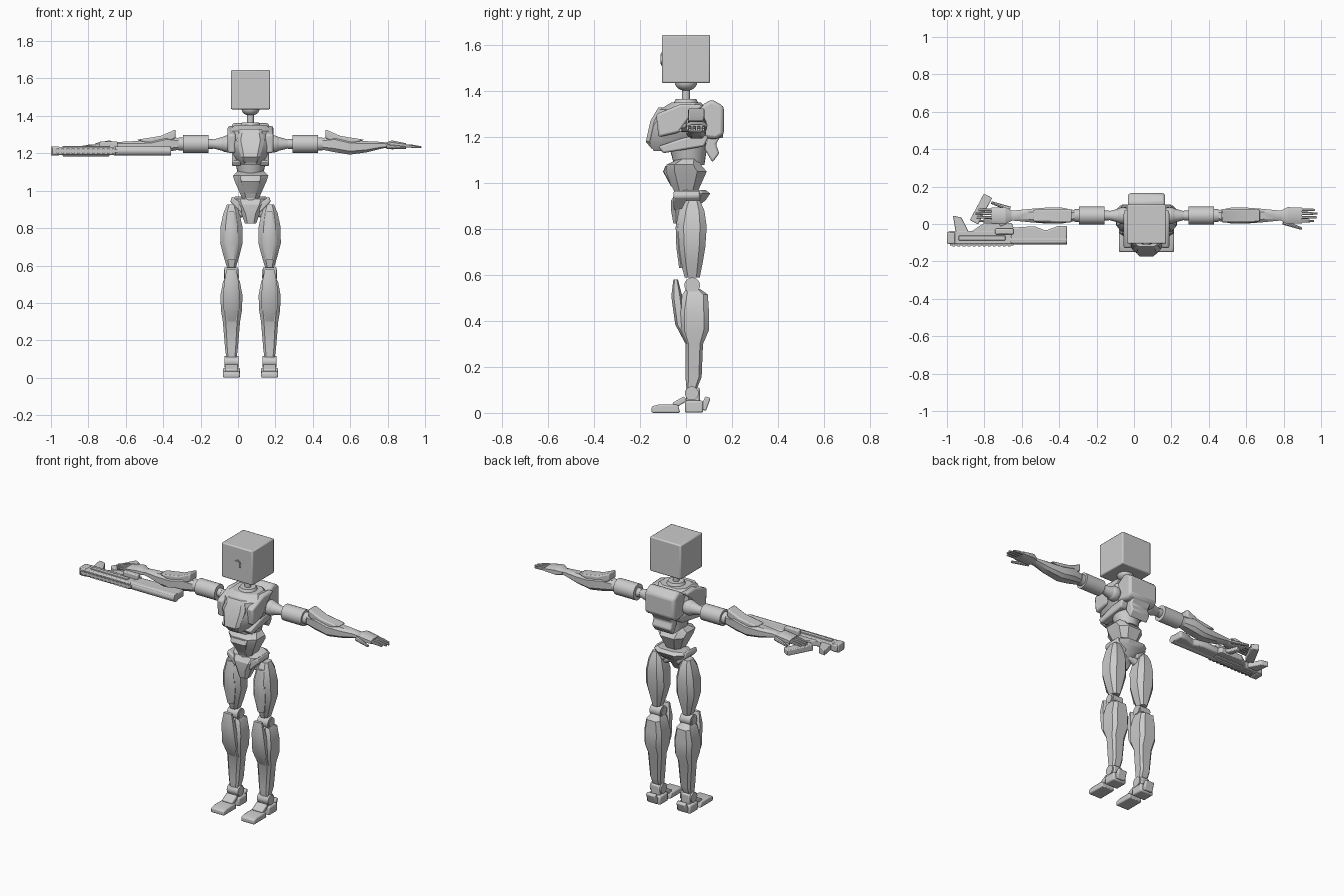
import bpy
import bmesh
import math
from mathutils import Matrix, Vector

# The figure stands off centre because the rifle reaches far to one side
BODY_CENTRE = Vector((0.067, 0, 0))

default_cube = bpy.data.objects.get("Cube")
if default_cube:
    bpy.data.objects.remove(default_cube)

metal = bpy.data.materials.new("grey metal")
metal.use_nodes = True
metal.diffuse_color = (0.6, 0.6, 0.6, 1)
metal.node_tree.nodes["Principled BSDF"].inputs["Base Color"].default_value = metal.diffuse_color


def finish(name, bm, side=1, bevel=0.0):
    """Turn a bmesh into a named part, mirrored when side is negative."""
    bmesh.ops.scale(bm, vec=(side, 1, 1), verts=bm.verts)
    bmesh.ops.translate(bm, vec=BODY_CENTRE, verts=bm.verts)
    bmesh.ops.recalc_face_normals(bm, faces=bm.faces)
    mesh = bpy.data.meshes.new(name)
    bm.to_mesh(mesh)
    bm.free()
    mesh.materials.append(metal)
    mesh.shade_smooth()
    mesh.set_sharp_from_angle(angle=math.radians(30))
    part = bpy.data.objects.new(name, mesh)
    bpy.context.scene.collection.objects.link(part)
    if bevel:
        modifier = part.modifiers.new("bevel", "BEVEL")
        modifier.width = bevel
        modifier.segments = 2
    return part


def box(name, at, size, side=1, bevel=0.0, turn=0, turn_axis="Z"):
    bm = bmesh.new()
    matrix = Matrix.Translation(at) @ Matrix.Rotation(math.radians(turn), 4, turn_axis)
    bmesh.ops.create_cube(bm, size=1, matrix=matrix @ Matrix.Diagonal((*size, 1)))
    return finish(name, bm, side, bevel)


def rod(name, start, end, radius, end_radius=None, side=1, sides=24):
    start, end = Vector(start), Vector(end)
    direction = end - start
    turn = direction.to_track_quat("Z", "Y").to_matrix().to_4x4()
    bm = bmesh.new()
    bmesh.ops.create_cone(bm, cap_ends=True, segments=sides, radius1=radius,
                          radius2=radius if end_radius is None else end_radius,
                          depth=direction.length,
                          matrix=Matrix.Translation((start + end) / 2) @ turn)
    return finish(name, bm, side)


def ball(name, at, radius, side=1, squash=1):
    bm = bmesh.new()
    bmesh.ops.create_uvsphere(bm, u_segments=24, v_segments=12, radius=radius,
                              matrix=Matrix.Translation(at) @ Matrix.Diagonal((1, 1, squash, 1)))
    return finish(name, bm, side)


def loft(name, axis, stations, side=1, offset=0, chamfer=0.45):
    """Skin chamfered rectangles: (along, centre u, centre v, half u, half v)."""
    inner = 1 - chamfer
    corners = [(1, inner), (inner, 1), (-inner, 1), (-1, inner),
               (-1, -inner), (-inner, -1), (inner, -1), (1, -inner)]
    bm = bmesh.new()
    rings = []
    for along, cu, cv, hu, hv in stations:
        ring = []
        for u, v in corners:
            u, v = cu + u * hu, cv + v * hv
            ring.append(bm.verts.new((u + offset, v, along) if axis == "z" else (along, u, v)))
        rings.append(ring)
    for lower, upper in zip(rings, rings[1:]):
        for i in range(len(corners)):
            j = (i + 1) % len(corners)
            bm.faces.new((lower[i], lower[j], upper[j], upper[i]))
    bm.faces.new(rings[0])
    bm.faces.new(rings[-1])
    return finish(name, bm, side)


def prism(name, plane, outline, near, far, side=1, bevel=0.0):
    """Extrude an outline drawn in the yz, xz or xy plane."""
    place = {"yz": lambda p, d: (d, *p), "xz": lambda p, d: (p[0], d, p[1]),
             "xy": lambda p, d: (*p, d)}[plane]
    bm = bmesh.new()
    front = [bm.verts.new(place(p, near)) for p in outline]
    back = [bm.verts.new(place(p, far)) for p in outline]
    bm.faces.new(front)
    bm.faces.new(back)
    for i in range(len(outline)):
        j = (i + 1) % len(outline)
        bm.faces.new((front[i], front[j], back[j], back[i]))
    return finish(name, bm, side, bevel)


# Head and neck
box("head", at=(0, 0, 1.54), size=(0.21, 0.21, 0.21), bevel=0.007)
rod("face_lens", (0, -0.1, 1.54), (0, -0.108, 1.54), radius=0.028)
rod("face_lens_centre", (0, -0.1, 1.54), (0, -0.111, 1.54), radius=0.022)
ball("head_socket", at=(0, 0, 1.437), radius=0.048, squash=0.75)
rod("neck", (0, 0, 1.33), (0, 0, 1.43), radius=0.018)
rod("neck_collar", (0, 0, 1.335), (0, 0, 1.365), radius=0.06, end_radius=0.045)

# Chest, with its raised shield and back pack
loft("chest", "z", [(1.14, 0, -0.05, 0.055, 0.09), (1.18, 0, -0.04, 0.085, 0.12),
                    (1.25, 0, -0.02, 0.12, 0.125), (1.32, 0, -0.01, 0.115, 0.105),
                    (1.35, 0, 0, 0.085, 0.065)])
loft("chest_shield", "z", [(1.15, 0, -0.12, 0.035, 0.03), (1.18, 0, -0.12, 0.05, 0.055),
                           (1.27, 0, -0.1, 0.075, 0.055), (1.33, 0, -0.07, 0.06, 0.05)], chamfer=0.3)
prism("back_pack", "yz", [(0.04, 1.32), (0.11, 1.365), (0.165, 1.335), (0.165, 1.21),
                          (0.13, 1.19), (0.05, 1.2)], near=-0.1, far=0.1, bevel=0.015)
prism("back_skirt", "yz", [(0.1, 1.21), (0.155, 1.21), (0.13, 1.17), (0.145, 1.13),
                           (0.115, 1.09), (0.08, 1.15)], near=-0.065, far=0.065, bevel=0.008)
for side in (-1, 1):
    prism("shoulder_plate", "yz", [(-0.12, 1.2), (-0.13, 1.3), (-0.02, 1.345), (0.08, 1.34),
                                   (0.02, 1.29), (-0.03, 1.22)], near=0.08, far=0.122, side=side, bevel=0.01)
    prism("lower_rib", "yz", [(-0.12, 1.16), (-0.1, 1.13), (0.08, 1.16), (0.1, 1.21), (0, 1.2)],
          near=0.05, far=0.1, side=side, bevel=0.008)

# Waist and pelvis
rod("waist_core", (0, 0.015, 1.075), (0, 0.01, 1.17), radius=0.065, end_radius=0.085)
loft("abdomen", "z", [(0.96, 0, 0, 0.045, 0.05), (1.05, 0, 0, 0.085, 0.09),
                      (1.08, 0, -0.01, 0.095, 0.075), (1.105, 0, 0.01, 0.07, 0.045)])
loft("abdomen_plate", "z", [(0.985, 0, -0.05, 0.03, 0.015), (1.05, 0, -0.085, 0.05, 0.015),
                            (1.075, 0, -0.075, 0.055, 0.015)], chamfer=0.3)
ball("waist_ball", at=(0, 0, 0.96), radius=0.05)
loft("pelvis", "z", [(0.825, 0, -0.03, 0.03, 0.025), (0.88, 0, -0.02, 0.05, 0.045),
                     (0.925, 0, 0.01, 0.085, 0.075), (0.955, 0, 0.03, 0.1, 0.075),
                     (0.97, 0, 0.04, 0.08, 0.045)])
for side in (-1, 1):
    prism("hip_crest", "xz", [(0.03, 0.92), (0.1, 0.97), (0.108, 0.94), (0.05, 0.88)],
          near=-0.055, far=0.06, side=side, bevel=0.008)

# Legs
LEG = 0.102
for side in (-1, 1):
    rod("hip_shaft", (0, 0.01, 0.9), (LEG, 0.025, 0.86), radius=0.022, side=side)
    loft("thigh", "z", [(0.59, 0, 0.027, 0.024, 0.033), (0.65, 0, 0.025, 0.042, 0.047),
                        (0.72, 0, 0.025, 0.06, 0.059), (0.81, 0, 0.025, 0.058, 0.065),
                        (0.88, 0, 0.028, 0.043, 0.052), (0.925, 0, 0.03, 0.024, 0.03)],
         side=side, offset=LEG)
    loft("thigh_front_plate", "z", [(0.63, 0, -0.01, 0.022, 0.02), (0.72, 0, -0.02, 0.038, 0.022),
                                    (0.81, 0, -0.025, 0.036, 0.02), (0.89, 0, -0.01, 0.02, 0.02)],
         side=side, offset=LEG)
    rod("knee_joint", (LEG - 0.036, 0.027, 0.555), (LEG + 0.036, 0.027, 0.555), radius=0.034, side=side)
    rod("knee_cap", (LEG - 0.04, 0.027, 0.555), (LEG + 0.04, 0.027, 0.555), radius=0.024, side=side)
    loft("calf", "z", [(0.11, 0, 0.025, 0.028, 0.024), (0.155, 0, 0.033, 0.034, 0.035),
                       (0.3, 0, 0.036, 0.046, 0.038), (0.36, 0, 0.035, 0.056, 0.065),
                       (0.44, 0, 0.035, 0.059, 0.065), (0.515, 0, 0.04, 0.045, 0.055),
                       (0.54, 0, 0.03, 0.028, 0.03)], side=side, offset=LEG, chamfer=0.35)
    loft("shin_plate", "z", [(0.3, 0, 0.01, 0.038, 0.012), (0.385, 0, -0.025, 0.046, 0.022),
                             (0.507, 0, -0.04, 0.04, 0.024), (0.58, 0, -0.045, 0.026, 0.01)],
         side=side, offset=LEG)
    # Ankle and foot
    rod("ankle", (LEG - 0.038, 0.025, 0.085), (LEG + 0.038, 0.025, 0.085), radius=0.03, side=side)
    box("ankle_block", at=(LEG, 0.03, 0.075), size=(0.06, 0.06, 0.07), side=side, bevel=0.008)
    box("heel", at=(LEG, 0.035, 0.027), size=(0.092, 0.08, 0.052), side=side, bevel=0.008)
    box("heel_spur", at=(LEG, 0.085, 0.04), size=(0.06, 0.025, 0.06), side=side,
        bevel=0.006, turn=-20, turn_axis="X")
    box("foot_bridge", at=(LEG, -0.028, 0.047), size=(0.07, 0.06, 0.025), side=side,
        bevel=0.006, turn=30, turn_axis="X")
    prism("toe", "yz", [(-0.15, 0), (-0.15, 0.028), (-0.12, 0.036), (-0.035, 0.036), (-0.025, 0)],
          near=LEG - 0.045, far=LEG + 0.045, side=side, bevel=0.007)

# Arms
ARM_Y, ARM_Z = 0.045, 1.25
for side in (-1, 1):
    ball("shoulder_ball", at=(0.125, ARM_Y, ARM_Z), radius=0.045, side=side)
    rod("shoulder_cone", (0.12, ARM_Y, ARM_Z), (0.215, ARM_Y, ARM_Z), 0.045, 0.02, side=side)
    for start, end, radius in ((0.2, 0.4, 0.026), (0.225, 0.36, 0.048), (0.345, 0.385, 0.035)):
        rod("upper_arm", (start, ARM_Y, ARM_Z), (end, ARM_Y, ARM_Z), radius, side=side)
    loft("forearm", "x", [(0.38, ARM_Y, 1.25, 0.028, 0.03), (0.45, ARM_Y, 1.25, 0.042, 0.044),
                          (0.53, ARM_Y, 1.233, 0.043, 0.04), (0.62, ARM_Y, 1.235, 0.036, 0.03),
                          (0.7, ARM_Y, 1.243, 0.028, 0.018), (0.73, ARM_Y, 1.243, 0.026, 0.013)], side=side)
    prism("elbow_guard", "xz", [(0.4, 1.328), (0.48, 1.293), (0.61, 1.272), (0.5, 1.24), (0.4, 1.28)],
          near=ARM_Y - 0.036, far=ARM_Y + 0.036, side=side, bevel=0.008)
    # Hand
    loft("palm", "x", [(0.72, ARM_Y, 1.243, 0.028, 0.013), (0.755, ARM_Y, 1.245, 0.045, 0.024),
                       (0.83, ARM_Y, 1.24, 0.042, 0.014)], side=side)
    for finger, reach in enumerate((0.075, 0.092, 0.095, 0.08)):
        y = ARM_Y - 0.029 + finger * 0.02
        loft("finger", "x", [(0.82, y, 1.24, 0.008, 0.009), (0.82 + reach / 2, y, 1.238, 0.008, 0.008),
                             (0.82 + reach, y, 1.232, 0.005, 0.005)], side=side)
    thumb = -1 if side > 0 else 1
    rod("thumb", (0.73, ARM_Y + thumb * 0.035, 1.235), (0.83, ARM_Y + thumb * 0.07, 1.23),
        radius=0.013, end_radius=0.007, side=side, sides=8)

# Rifle lying flat beside the right forearm
box("rifle_receiver", at=(-0.89, -0.073, 1.213), size=(0.34, 0.07, 0.042), bevel=0.006)
box("rifle_muzzle", at=(-1.045, -0.075, 1.212), size=(0.044, 0.06, 0.05), bevel=0.005)
rod("rifle_barrel", (-1.066, -0.07, 1.212), (-0.9, -0.07, 1.212), radius=0.02)
box("rifle_side_rail", at=(-0.88, -0.108, 1.212), size=(0.34, 0.016, 0.016))
for slot in range(12):
    box("rail_tooth", at=(-1.03 + slot * 0.027, -0.113, 1.212), size=(0.014, 0.012, 0.026))
for edge in (-1, 1):
    box("rifle_flank_rib", at=(-0.88, -0.075, 1.212 + edge * 0.022), size=(0.25, 0.025, 0.012), bevel=0.003)
prism("rifle_stock", "xy", [(-0.73, -0.105), (-0.425, -0.105), (-0.425, -0.01), (-0.47, -0.01),
                            (-0.54, -0.035), (-0.6, -0.012), (-0.72, -0.02)], near=1.192, far=1.236, bevel=0.008)
rod("rifle_stock_tube", (-0.73, -0.085, 1.213), (-0.425, -0.085, 1.213), radius=0.024)
prism("rifle_lower_frame", "xy", [(-0.95, -0.05), (-0.87, 0.005), (-0.72, 0.005), (-0.7, -0.05)],
      near=1.195, far=1.23, bevel=0.005)
box("rifle_magazine", at=(-0.885, 0.08, 1.213), size=(0.05, 0.16, 0.035), turn=-28, bevel=0.005)
prism("rifle_fore_grip", "xy", [(-1.035, 0.045), (-0.99, 0.035), (-0.95, -0.045), (-1.02, -0.045)],
      near=1.197, far=1.23, bevel=0.004)
box("rifle_pistol_grip", at=(-0.78, 0.03, 1.218), size=(0.035, 0.08, 0.03), turn=20, bevel=0.005)
box("rifle_sight", at=(-0.76, -0.04, 1.245), size=(0.1, 0.03, 0.035), bevel=0.006)
